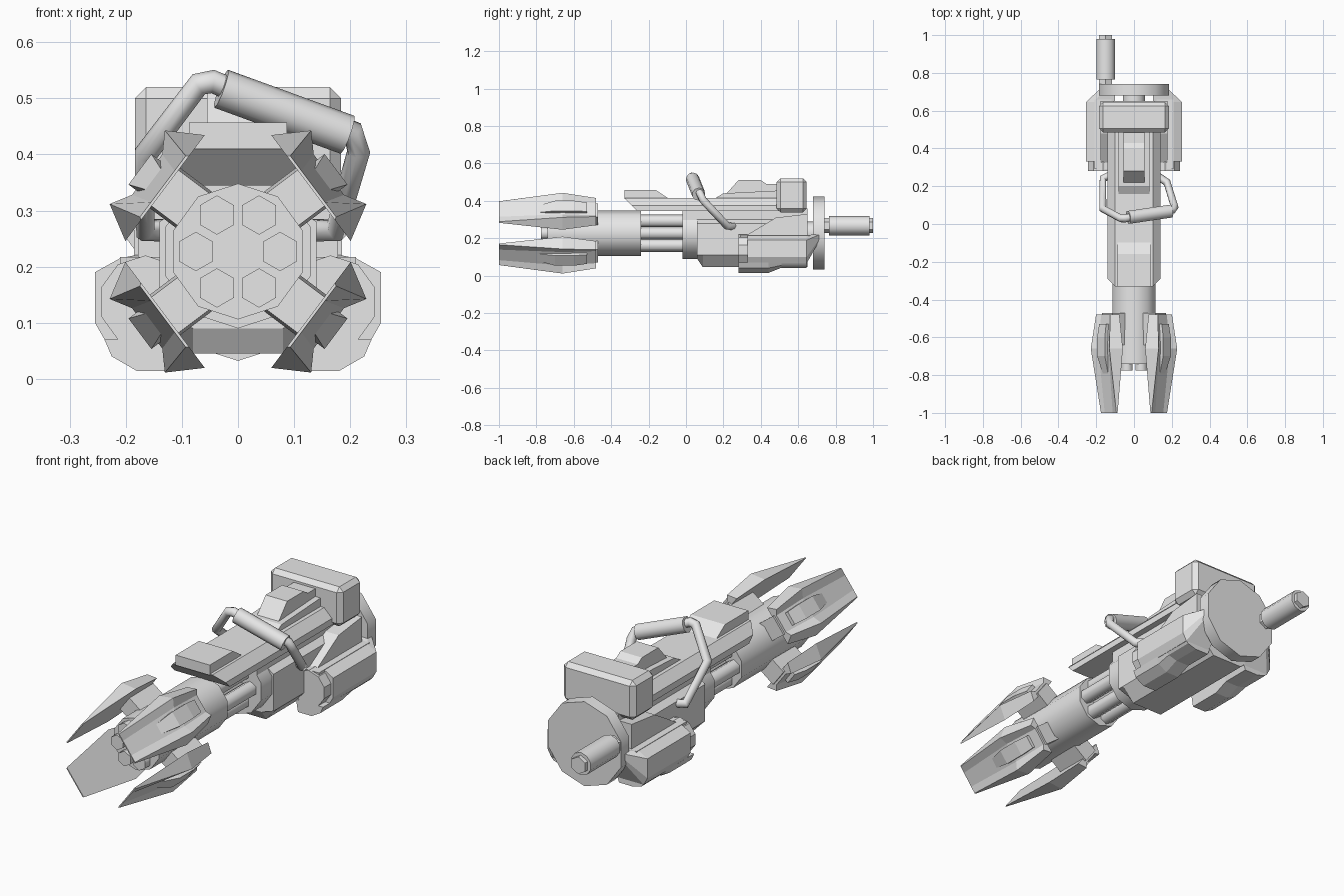
import bpy, bmesh, math
from mathutils import Vector

if "Cube" in bpy.data.objects:
    bpy.data.objects.remove(bpy.data.objects["Cube"])

AX = 0.227  # height of the barrel axis
grey = bpy.data.materials.new("plain grey")
grey.diffuse_color = (0.8, 0.8, 0.8, 1)
grey.use_nodes = True
grey.node_tree.nodes["Principled BSDF"].inputs["Base Color"].default_value = grey.diffuse_color


def finish(name, mesh, smooth=None, bevel=0):
    ob = bpy.data.objects.new(name, mesh)
    bpy.context.collection.objects.link(ob)
    mesh.materials.clear()
    mesh.materials.append(grey)
    if bevel:
        m = ob.modifiers.new("bevel", 'BEVEL')
        m.width, m.segments = bevel, 1
    if smooth:
        bpy.ops.object.select_all(action='DESELECT')
        ob.select_set(True)
        bpy.context.view_layer.objects.active = ob
        bpy.ops.object.shade_smooth_by_angle(angle=math.radians(smooth))
    return ob


def loft(name, rings, smooth=None, bevel=0):
    """Closed skin through rings of equal point count."""
    bm = bmesh.new()
    vs = [[bm.verts.new(p) for p in r] for r in rings]
    n = len(vs[0])
    for a, b in zip(vs, vs[1:]):
        for i in range(n):
            j = (i + 1) % n
            bm.faces.new((a[i], a[j], b[j], b[i]))
    bm.faces.new(vs[0])
    bm.faces.new(vs[-1][::-1])
    bmesh.ops.recalc_face_normals(bm, faces=bm.faces)
    mesh = bpy.data.meshes.new(name)
    bm.to_mesh(mesh)
    bm.free()
    return finish(name, mesh, smooth, bevel)


def side_prism(name, pts, x0, x1, bevel=0):
    return loft(name, [[(x, y, z) for y, z in pts] for x in (x0, x1)], bevel=bevel)


def cyl(name, p0, p1, r, n=10, smooth=40):
    """Round bar with a corner pointing up."""
    p0, p1 = Vector(p0), Vector(p1)
    d = (p1 - p0).normalized()
    u = Vector((0, 0, 1))
    u = (u - d * u.dot(d)).normalized()
    w = d.cross(u)
    ring = [(u * math.cos(a) + w * math.sin(a)) * r
            for a in (2 * math.pi * i / n for i in range(n))]
    return loft(name, [[p + v for v in ring] for p in (p0, p1)], smooth)


def along(name, y0, y1, r, x=0, z=AX, n=10, smooth=40):
    return cyl(name, (x, y0, z), (x, y1, z), r, n, smooth)


def pipe(name, pts, r):
    cu = bpy.data.curves.new(name, 'CURVE')
    cu.dimensions, cu.bevel_depth, cu.bevel_resolution = '3D', r, 2
    cu.use_fill_caps = True
    sp = cu.splines.new('POLY')
    sp.points.add(len(pts) - 1)
    for p, co in zip(sp.points, pts):
        p.co = (*co, 1)
    tmp = bpy.data.objects.new(name + "_path", cu)
    mesh = bpy.data.meshes.new_from_object(tmp)
    bpy.data.objects.remove(tmp)
    finish(name, mesh, 50)


# Barrel cluster, sleeve and rear collar
for i in range(6):
    a = math.radians(60 * i)
    along(f"barrel_{i}", -0.775, 0.02, 0.035, 0.075 * math.cos(a),
          AX + 0.075 * math.sin(a), 6, 65)
along("barrel_core", -0.3, 0.02, 0.04)
along("barrel_sleeve", -0.74, -0.24, 0.121)
along("collar", -0.02, 0.07, 0.137)

# Four claws, mirrored around the barrel axis
N, T = (0.8, 0.6), (0.6, -0.8)


def claw_pt(sx, sz, y, t, n):
    return (sx * (0.13 + t * T[0] + n * N[0]), y,
            AX + sz * (0.113 + t * T[1] + n * N[1]))


for sx in (-1, 1):
    for sz in (-1, 1):
        def ring(y, wi, wo, h, wv, hv, base=0):
            prof = [(-wi, base), (-wo, h), (-wv, hv), (wv, hv), (wo, h), (wi, base)]
            return [claw_pt(sx, sz, y, t, n) for t, n in prof]
        loft("claw", [ring(-1, .072, .068, .005, .035, .005),
                      ring(-.66, .118, .082, .062, .045, .04),
                      ring(-.48, .088, .062, .042, .04, .025)])

        def box_ring(y, w, a, b):
            return [claw_pt(sx, sz, y, t, n)
                    for t, n in ((-w, a), (w, a), (w, b), (-w, b))]
        loft("claw_spine", [box_ring(-.8, .022, 0, .024), box_ring(-.70, .034, 0, .056),
                            box_ring(-.60, .034, 0, .056), box_ring(-.53, .03, 0, .045)])
        loft("claw_arm", [box_ring(-.64, .04, -.07, .01), box_ring(-.47, .045, -.07, .015)])

# Receiver body with chamfered underside
sec = [(-.08, .045), (.08, .045), (.14, .11), (.14, .28), (.11, .30), (-.11, .30),
       (-.14, .28), (-.14, .11)]
loft("receiver", [[(x, .06, max(z, .09)) for x, z in sec],
                  [(x, .09, z) for x, z in sec], [(x, .65, z) for x, z in sec]])
side_prism("upper_receiver", [(-.02, .27), (.65, .27), (.65, .36), (-.02, .36)], -.11, .11)

# Top rail with an undercut nose
rail = [(-.14, .345), (.14, .345), (.14, .375), (.10, .415), (-.10, .415), (-.14, .375)]
loft("top_rail", [[(x, -.33 + (.415 - z), z) for x, z in rail],
                  [(x, .62, z) for x, z in rail]])

# Front hump, rear deck and rear hump on the rail
side_prism("front_hump", [(-.33, .41), (-.33, .457), (-.16, .457), (-.09, .41)], -.087, .087)
side_prism("rear_deck", [(.15, .41), (.2, .44), (.5, .455), (.5, .41)], -.082, .082)
side_prism("rear_hump", [(.2, .42), (.28, .51), (.4, .51), (.43, .49), (.5, .49), (.5, .42)],
           -.055, .055)

# Rear box
side_prism("rear_box", [(.485, .338), (.645, .338), (.645, .52), (.485, .52)],
           -.184, .184, bevel=.02)

# Back disc, axle and rear grip
along("axle", .6, .69, .062)
along("back_disc", .68, .74, .195)
along("rear_grip_stem", .73, 1.0, .04, -.15, .267, 6, 30)
along("rear_grip", .765, .98, .052, -.15, .267)

# Side pods
shell = [(.1, .215), (.21, .215), (.255, .19), (.255, .1), (.235, .065), (.1, .065)]
foot = [(.1, .07), (.238, .07), (.225, .04), (.18, .014), (.11, .014)]
for s in (-1, 1):
    loft("side_pod", [[(s * x, .33, z) for x, z in shell],
                      [(s * x, .645, z) for x, z in shell],
                      [(s * (.1 + (x - .1) * .55), .71, .225 - (.215 - z) * .3)
                       for x, z in shell]])
    along("pod_drum", .28, .36, .083, s * .165, .137, 10, 30)
    loft("pod_rim", [[(s * x, .29 + (.22 - z) * .1, z) for x, z in
                      ((.12, .206), (.21, .206), (.21, .217), (.12, .217))],
                     [(s * x, .66, z) for x, z in
                      ((.12, .206), (.21, .206), (.21, .217), (.12, .217))]])
    loft("pod_foot", [[(s * x, .28, z) for x, z in foot],
                      [(s * x, .44, z) for x, z in foot],
                      [(s * x, .51, .07 - (.07 - z) * .5) for x, z in foot],
                      [(s * x, .645, .07 - (.07 - z) * .5) for x, z in foot]])
    side_prism("side_panel", [(.3, .2), (.33, .22), (.48, .31), (.65, .33), (.65, .2)],
               s * .1, s * .178)

# Carry handle: two bent tubes and a slanted grip
pipe("handle_left_tube", [(-.10, .27, .265), (-.165, .24, .265), (-.165, .08, .40),
                          (-.07, .03, .525), (-.045, .03, .53), (0, .04, .51)], .021)
pipe("handle_right_tube", [(.15, .06, .46), (.205, .075, .44), (.215, .09, .405),
                           (.175, .22, .265), (.10, .27, .265)], .021)
cyl("handle_grip", (-.03, .035, .517), (.195, .068, .435), .036)
